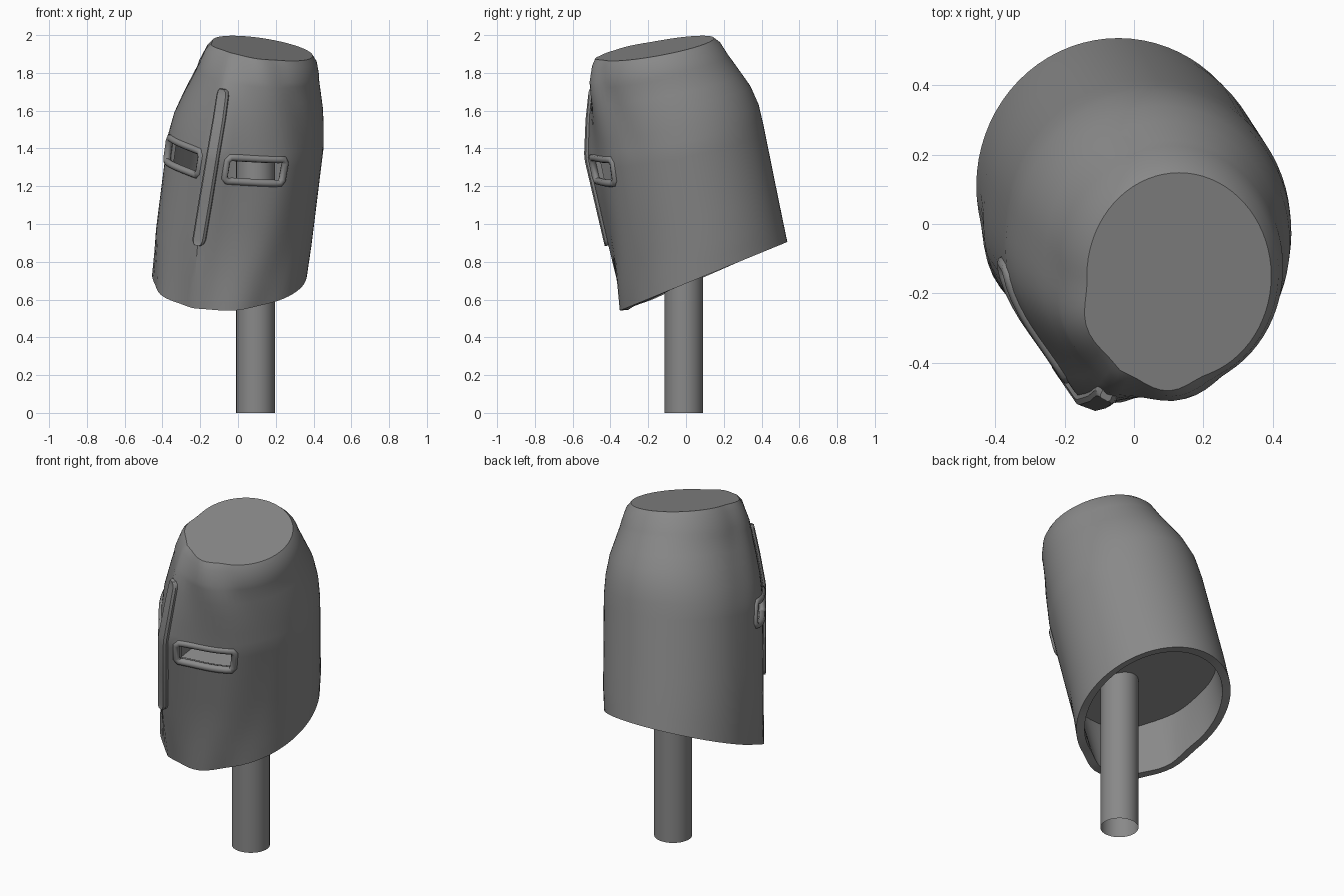
import bpy, bmesh, math
from mathutils import Vector

if "Cube" in bpy.data.objects:
    bpy.data.objects.remove(bpy.data.objects["Cube"])

# tilted cross-sections: z, centre x, centre y, radius, y stretch, nose x, nose y, x slope, y slope
STATIONS = [
    (0.73, -0.045, 0.11, 0.41, 1.04, -0.245, -0.33, 0.00, 0.41),
    (0.94, -0.020, 0.085, 0.41, 1.04, -0.225, -0.425, -0.11, 0.20),
    (1.44, 0.045, -0.005, 0.407, 1.02, -0.145, -0.548, -0.11, 0.20),
    (1.55, 0.060, -0.025, 0.394, 1.04, -0.125, -0.54, -0.11, 0.20),
    (1.65, 0.080, -0.055, 0.370, 1.07, -0.105, -0.53, -0.11, 0.20),
    (1.80, 0.107, -0.115, 0.322, 1.11, -0.08, -0.50, -0.11, 0.19),
    (1.825, 0.112, -0.125, 0.318, 1.10, -0.075, -0.485, -0.12, 0.19),
    (1.90, 0.127, -0.140, 0.290, 1.11, -0.058, -0.46, -0.15, 0.18),
    (1.93, 0.13, -0.150, 0.266, 1.12, -0.045, -0.43, -0.15, 0.18),
]
BULGE = 0.032                    # outward curve of the flanks beside the nose


def surf(theta, h, off=0.0):
    """Point on the helmet wall at an angle from the nose and a height on the axis."""
    for a, b in zip(STATIONS, STATIONS[1:]):
        if h <= b[0]:
            break
    f = (h - a[0]) / (b[0] - a[0])
    z, cx, cy, R, sy, nx, ny, bx, by = [p + (q - p) * f for p, q in zip(a, b)]
    fx, fy = nx - cx, (ny - cy) / sy
    yaw, d = math.atan2(fy, fx), math.hypot(fx, fy)
    alpha = math.acos(min(1, R / d))
    t = math.sqrt(theta * theta + 0.003)
    r = (R if t > alpha else R / math.cos(alpha - t)) + off
    u = abs(theta) / (1.8 * alpha)
    if u < 1:
        r += BULGE * math.sin(math.pi * u) ** 2
    dx = r * math.cos(yaw + theta)
    dy = r * math.sin(yaw + theta) * sy
    return Vector((cx + dx, cy + dy, z + bx * dx + by * dy))


def loft(name, rings, cap_start=True):
    bm = bmesh.new()
    rows = [[bm.verts.new(p) for p in ring] for ring in rings]
    n = len(rows[0])
    for a, b in zip(rows, rows[1:]):
        for i in range(n):
            j = (i + 1) % n
            bm.faces.new((a[i], a[j], b[j], b[i]))
    if cap_start:
        bm.faces.new(rows[0][::-1])
    bm.faces.new(rows[-1])
    bmesh.ops.recalc_face_normals(bm, faces=bm.faces)
    me = bpy.data.meshes.new(name)
    bm.to_mesh(me)
    bm.free()
    ob = bpy.data.objects.new(name, me)
    bpy.context.collection.objects.link(ob)
    return ob


def activate(ob):
    bpy.ops.object.select_all(action='DESELECT')
    ob.select_set(True)
    bpy.context.view_layer.objects.active = ob


def finish(ob, angle=35):
    activate(ob)
    bpy.ops.object.shade_smooth_by_angle(angle=math.radians(angle))
    ob.data.materials.clear()
    ob.data.materials.append(steel)


steel = bpy.data.materials.new("dark_steel")
steel.diffuse_color = (0.25, 0.25, 0.25, 1)
steel.use_nodes = True
steel.node_tree.nodes["Principled BSDF"].inputs["Base Color"].default_value = steel.diffuse_color

# helmet shell, open at the bottom
N = 72


def ring(h, off=0.0):
    return [surf(-math.pi + 2 * math.pi * i / N, h, off) for i in range(N)]


heights = [0.73, 0.83, 0.94, 1.08, 1.26, 1.40, 1.44, 1.48, 1.55, 1.65, 1.72, 1.80, 1.825, 1.90, 1.93]
helmet = loft("helmet_shell", [ring(h) for h in heights], cap_start=False)
roof = max(helmet.data.polygons, key=lambda p: p.center.z)
if roof.normal.z < 0:
    helmet.data.flip_normals()
solid = helmet.modifiers.new("thickness", 'SOLIDIFY')
solid.thickness = 0.045
solid.offset = -1
activate(helmet)
bpy.ops.object.modifier_apply(modifier="thickness")

# eye slots, cut on both sides, each with a raised frame
SLOT_H = 1.378
for side, label, start, end in ((1, "right", 8, 48.5), (-1, "left", 9, 53)):
    t0, t1 = math.radians(start), math.radians(end)
    cols = [t0 + (t1 - t0) * i / 8 for i in range(9)]
    hh = 0.062
    cutter = loft("slot_cutter_" + label,
                  [[surf(side * t, SLOT_H - hh, -0.15), surf(side * t, SLOT_H - hh, 0.08),
                    surf(side * t, SLOT_H + hh, 0.08), surf(side * t, SLOT_H + hh, -0.15)]
                   for t in cols])
    cutter.hide_render = True
    cut = helmet.modifiers.new("slot", 'BOOLEAN')
    cut.operation = 'DIFFERENCE'
    cut.solver = 'EXACT'
    cut.object = cutter
    activate(helmet)
    bpy.ops.object.modifier_apply(modifier="slot")
    bpy.data.objects.remove(cutter)

    # frame tube around the slot, with clipped corners
    e, k = 0.063, 0.018
    path = [(t, SLOT_H - e) for t in [t0 + 0.03] + cols[1:-1] + [t1 - 0.03]]
    path += [(t1, SLOT_H - e + k), (t1, SLOT_H + e - k)]
    path += [(t, SLOT_H + e) for t in [t1 - 0.03] + cols[-2:0:-1] + [t0 + 0.03]]
    path += [(t0, SLOT_H + e - k), (t0, SLOT_H - e + k)]
    cu = bpy.data.curves.new("slot_frame_" + label, 'CURVE')
    cu.dimensions = '3D'
    cu.bevel_depth = 0.02
    cu.bevel_resolution = 2
    sp = cu.splines.new('POLY')
    sp.points.add(len(path) - 1)
    for p, (t, h) in zip(sp.points, path):
        p.co = (*surf(side * t, h, -0.006), 1)
    sp.use_cyclic_u = True
    frame = bpy.data.objects.new("slot_frame_" + label, cu)
    bpy.context.collection.objects.link(frame)
    activate(frame)
    bpy.ops.object.convert(target='MESH')
    finish(bpy.context.object, 50)
finish(helmet)

# floor closing the helmet just above the lower rim
finish(loft("inner_floor", [ring(0.93, -0.03), ring(0.95, -0.03)]))

# nose bar following the front ridge, with rounded ends
bar = [(0.965, 0.035), (0.975, 0.058), (0.995, 0.070), (1.2, 0.070), (1.42, 0.066), (1.46, 0.066),
       (1.63, 0.074), (1.74, 0.082), (1.76, 0.07), (1.77, 0.04)]
finish(loft("nose_bar",
            [[surf(-w, h, -0.02), surf(-w, h, 0.012), surf(-w * 0.7, h, 0.018),
              surf(w * 0.7, h, 0.018), surf(w, h, 0.012), surf(w, h, -0.02)] for h, w in bar]))

# stand pole: an open tube running up inside the helmet
bpy.ops.mesh.primitive_cylinder_add(vertices=32, radius=0.103, depth=1.88, end_fill_type='NOTHING',
                                    location=(0.093, -0.012, 0.94))
pole = bpy.context.object
pole.name = "stand_pole"
finish(pole)
